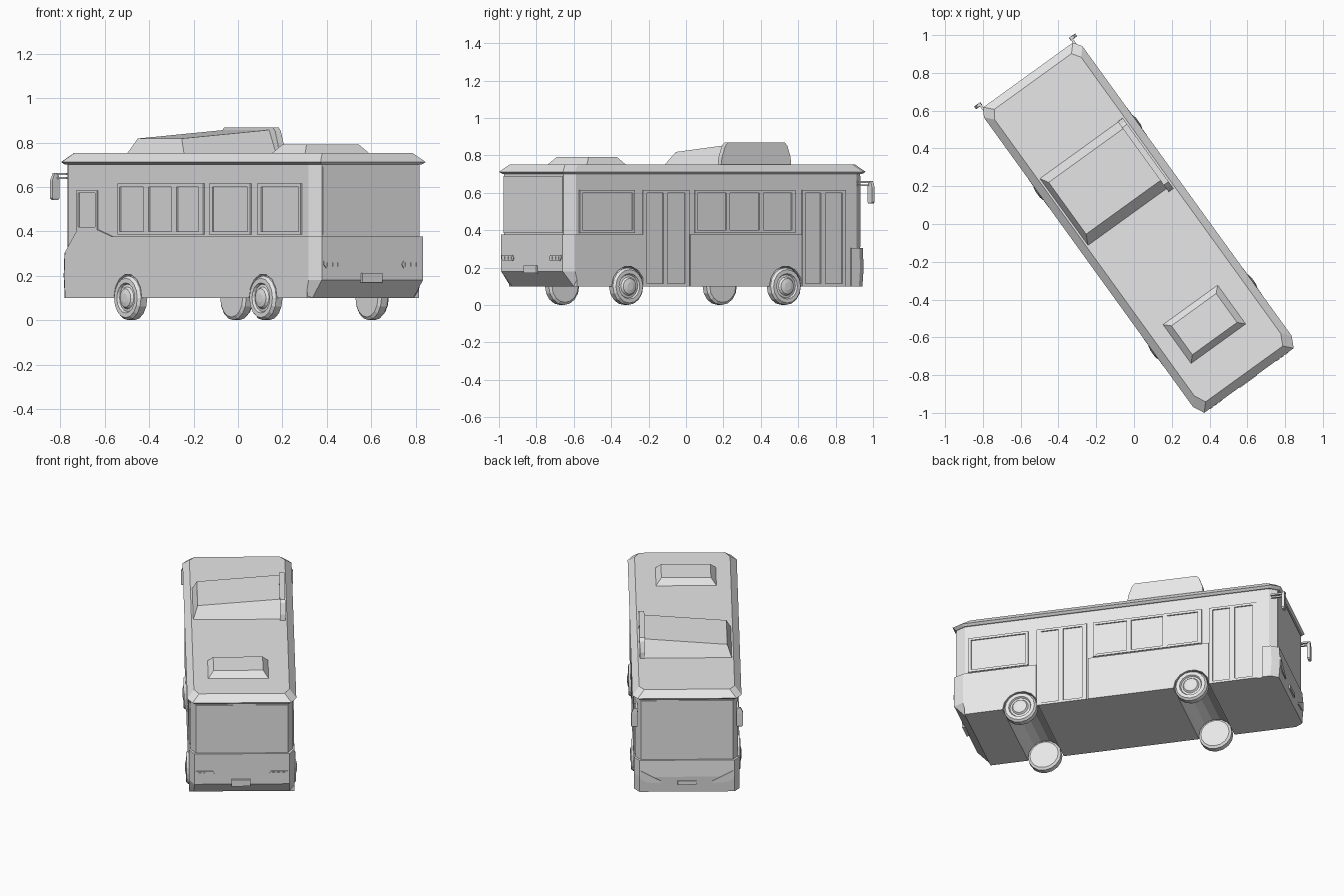
import bpy, bmesh, math
from mathutils import Matrix

cube = bpy.data.objects.get("Cube")
if cube:
    bpy.data.objects.remove(cube, do_unlink=True)

# The bus is built along +y, then turned and nudged into place
PLACE = Matrix.Rotation(math.radians(35.85), 4, "Z") @ Matrix.Translation((0.008, 0, 0))

grey = bpy.data.materials.new("plain grey")
grey.use_nodes = True
COLOUR = (0.8, 0.8, 0.8, 1)
grey.diffuse_color = COLOUR
grey.node_tree.nodes["Principled BSDF"].inputs["Base Color"].default_value = COLOUR


def build(name, lofts):
    """One object from several lofts; each loft is a list of point rings."""
    bm = bmesh.new()
    for rings in lofts:
        vs = [[bm.verts.new(p) for p in ring] for ring in rings]
        n = len(vs[0])
        bm.faces.new(vs[0][::-1])
        bm.faces.new(vs[-1])
        for low, high in zip(vs, vs[1:]):
            for i in range(n):
                j = (i + 1) % n
                bm.faces.new((low[i], low[j], high[j], high[i]))
    bmesh.ops.recalc_face_normals(bm, faces=bm.faces)
    me = bpy.data.meshes.new(name)
    bm.to_mesh(me)
    bm.free()
    me.materials.append(grey)
    ob = bpy.data.objects.new(name, me)
    bpy.context.collection.objects.link(ob)
    ob.matrix_world = PLACE
    return ob


def rect(x0, x1, y0, y1, z):
    return [(x0, y0, z), (x1, y0, z), (x1, y1, z), (x0, y1, z)]


def box(x0, x1, y0, y1, z0, z1):
    return [rect(x0, x1, y0, y1, z0), rect(x0, x1, y0, y1, z1)]


def plan(hw, back, front, z, cut_back=0.06, cut_front=0.045):
    """Bus outline seen from above, with cut corners."""
    half = [(hw - 0.03, back), (hw, back + cut_back),
            (hw, front - cut_front), (hw - 0.03, front)]
    return [(x, y, z) for x, y in half] + [(-x, y, z) for x, y in half[::-1]]


def side_slab(profile, x0, x1):
    return [[(x, y, z) for y, z in profile] for x in (x0, x1)]


def end_slab(profile, y0, y1):
    return [[(x, y, z) for x, z in profile] for y in (y0, y1)]


def disc(x, r, y, z, n):
    return [(x, y + r * math.cos(2 * math.pi * i / n),
             z + r * math.sin(2 * math.pi * i / n)) for i in range(n)]


# Wheel arch cutter
AXLES = {"front": 0.428, "rear": -0.612}
cutter = build("arch_cutter", [[disc(-0.5, 0.108, y, 0.1, 14), disc(0.5, 0.108, y, 0.1, 14)]
                               for y in AXLES.values()])
cutter.hide_render = True
cutter.hide_viewport = True
cutter.display_type = "WIRE"


def cut_arches(ob):
    mod = ob.modifiers.new("arches", "BOOLEAN")
    mod.operation = "DIFFERENCE"
    mod.object = cutter
    mod.solver = "EXACT"


# Main shell and roof
HW, SKIRT, BASE, BELT = 0.302, 0.311, 0.1, 0.377
cut_arches(build("body", [[plan(HW, -0.94, 0.945, BASE, 0.01), plan(HW, -1.01, 0.945, 0.18),
                           plan(HW, -1.01, 0.945, 0.705)]]))
build("roof", [[plan(0.308, -1.015, 0.955, 0.7), plan(0.322, -1.028, 0.968, 0.712),
                plan(0.282, -0.985, 0.925, 0.752)]])

# Lower skirts, raised around the driver window and broken by the doors
left_profile = [(-0.95, BASE), (0.908, BASE), (0.908, 0.31), (0.82, 0.405),
                (0.655, 0.405), (0.555, BELT), (-0.95, BELT)]
cut_arches(build("left_skirt", [side_slab(left_profile, -SKIRT, -HW + 0.02)]))
cut_arches(build("right_skirt", [box(HW - 0.02, SKIRT, a, b, BASE, BELT)
                                 for a, b in ((-0.95, -0.515), (-0.2, 0.535))]))
build("rear_bumper", [[plan(SKIRT, -0.95, -0.84, BASE, 0.01, 0), plan(SKIRT, -1.022, -0.84, 0.18, 0.06, 0),
                       plan(SKIRT, -1.022, -0.84, BELT, 0.06, 0)]])
build("front_bumper", [[plan(SKIRT, 0.86, 0.955, BASE, 0), plan(SKIRT, 0.86, 0.963, 0.2, 0),
                        plan(SKIRT, 0.86, 0.957, 0.305, 0)]])

# Windscreen and rear window plates
build("windscreen", [box(-0.268, 0.268, 0.94, 0.95, 0.31, 0.69)])
build("rear_window", [box(-0.268, 0.268, -1.015, -1.005, 0.385, 0.69)])


# Framed side windows and doors
def frame(name, side, y0, y1, z0, z1, panes, rim=0.015):
    xa, xb = sorted((side * (HW - 0.01), side * (HW + 0.008)))
    edges = [y0] + [y for pane in panes for y in pane] + [y1]
    bars = [box(xa, xb, a, b, z0 + rim, z1 - rim) for a, b in zip(edges[::2], edges[1::2])]
    bars += [box(xa, xb, y0, y1, z0, z0 + rim), box(xa, xb, y0, y1, z1 - rim, z1)]
    build(name, bars)


W0, W1 = 0.385, 0.615
frame("driver_window", -1, 0.668, 0.829, 0.407, 0.585, [(0.683, 0.814)], 0.012)
frame("left_triple_window", -1, -0.15, 0.507, W0, W1, [(-0.113, 0.056), (0.094, 0.27), (0.309, 0.492)])
frame("left_middle_window", -1, -0.51, -0.196, W0, W1, [(-0.49, -0.22)])
frame("left_rear_window", -1, -0.9, -0.564, W0, W1, [(-0.882, -0.594)])
frame("right_rear_window", 1, -0.93, -0.565, W0, W1, [(-0.912, -0.58)])
frame("right_triple_window", 1, -0.169, 0.491, W0, W1, [(-0.155, 0.036), (0.062, 0.254), (0.28, 0.468)])
frame("middle_door", 1, -0.512, -0.208, BASE, W1, [(-0.487, -0.378), (-0.352, -0.235)])
frame("front_door", 1, 0.538, 0.825, BASE, W1, [(0.558, 0.66), (0.692, 0.802)])

# Roof units: rear cooler, sloping front unit and its side fin
build("roof_hatch", [[rect(-0.197, 0.163, -0.777, -0.52, 0.75),
                      rect(-0.163, 0.129, -0.742, -0.553, 0.79)]])
sloped_top = [(x, y, 0.818 if x < 0 else 0.858)
              for x, y, z in rect(-0.245, 0.255, 0.105, 0.443, 0)]
build("roof_unit", [[rect(-0.272, 0.26, 0.05, 0.488, 0.75), sloped_top]])
fin = [(0.03, 0.75), (0.49, 0.75), (0.488, 0.79), (0.466, 0.852),
       (0.45, 0.868), (0.075, 0.868), (0.058, 0.852), (0.035, 0.79)]
build("roof_fin", [side_slab(fin, 0.24, 0.272)])

# Lamps and number plates
for side, word in ((-1, "left"), (1, "right")):
    tail = [(side * x, z) for x, z in ((0.172, 0.235), (0.258, 0.235), (0.272, 0.25),
                                       (0.272, 0.266), (0.172, 0.266), (0.162, 0.25))]
    bulbs = [box(side * x - 0.009, side * x + 0.009, -1.031, -1.02, 0.242, 0.259)
             for x in (0.187, 0.217, 0.247)]
    build(word + "_tail_lamp", [end_slab(tail, -1.027, -1.015)] + bulbs)
    head = [(side * x, z) for x, z in ((0.275, 0.24), (0.275, 0.185), (0.235, 0.165),
                                       (0.15, 0.16), (0.15, 0.172))]
    build(word + "_head_lamp", [end_slab(head, 0.95, 0.966)])
    # Mirror on a bent arm
    arm = [box(side * 0.298 - 0.006, side * 0.298 + 0.006, 0.91, 1.0, z, z + 0.01) for z in (0.635, 0.653)]
    glass = [rect(side * 0.31 - 0.02, side * 0.31 + 0.02, 0.982, 1.0, z) for z in (0.55, 0.63)]
    glass.insert(0, rect(side * 0.31 - 0.014, side * 0.31 + 0.014, 0.984, 0.997, 0.542))
    glass.append(rect(side * 0.306 - 0.01, side * 0.306 + 0.01, 0.984, 0.998, 0.663))
    build(word + "_mirror", arm + [glass])
build("rear_plate", [box(-0.062, 0.05, -1.032, -1.0, 0.17, 0.212)])
build("front_plate", [box(-0.055, 0.055, 0.95, 0.968, 0.15, 0.175)])

# Wheels: tyre shoulder, rim groove and domed hub
PROFILE = [(0.265, 0.086), (0.275, 0.1), (0.31, 0.1), (0.323, 0.089), (0.323, 0.068),
           (0.312, 0.062), (0.314, 0.05), (0.325, 0.042), (0.33, 0.02)]
for axle, y in AXLES.items():
    for side, word in ((-1, "left"), (1, "right")):
        build(f"{axle}_{word}_wheel", [[disc(side * x, r, y, 0.1, 16) for x, r in PROFILE]])
